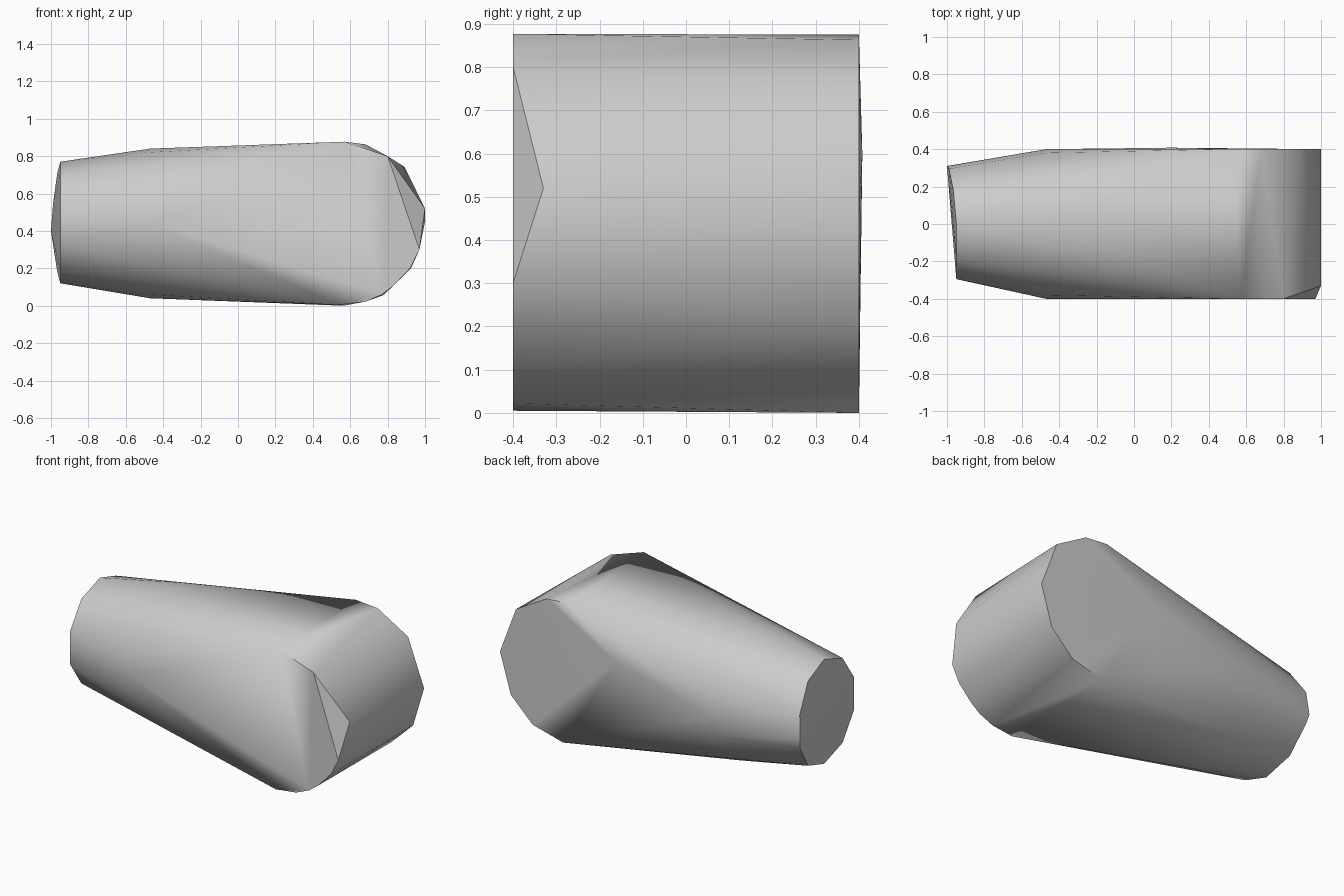
import bpy, bmesh, math

cube = bpy.data.objects.get("Cube")
if cube:
    bpy.data.objects.remove(cube, do_unlink=True)

# One plain grey material
grey = bpy.data.materials.new("plain_grey")
grey.use_nodes = True
colour = (0.6, 0.6, 0.6, 1)
grey.diffuse_color = colour
grey.node_tree.nodes["Principled BSDF"].inputs["Base Color"].default_value = colour


def ring(x, cz, ry, rz, sides, turn=0.0):
    """Elliptical cross-section facing along x."""
    return [(x, ry * math.cos(a), cz + rz * math.sin(a))
            for a in (turn + math.tau * i / sides for i in range(sides))]


# Wide rounded end: front and back outlines as (x, z)
front = [(.57, .877), (.8, .8), (.97, .3), (.92, .2),
         (.83, .105), (.77, .06), (.68, .022), (.54, .005)]
back = [(.53, .875), (.68, .863), (.89, .742), (1, .45),
        (.925, .2), (.775, .055), (.565, 0)]
points = [(x, -.4, z) for x, z in front] + [(x, .4, z) for x, z in back]
points += [(1, -.33, .52), (.2, .408, .6)]   # chipped corner, back bulge

# Tapered barrel and the slanted small end
points += ring(-.47, .44, .4, .4, 20)
for x, y, z in ring(-.95, .445, .31, .325, 10, math.radians(18)):
    points.append((x - max(0, y - .1) * .2, y, z))
points.append((-1, .31, .4))

# Wrap one solid around the outlines
bm = bmesh.new()
for p in points:
    bm.verts.new(p)
hull = bmesh.ops.convex_hull(bm, input=bm.verts)
loose = {g for g in hull["geom_interior"] + hull["geom_unused"]
         if isinstance(g, bmesh.types.BMVert)}
bmesh.ops.delete(bm, geom=list(loose), context='VERTS')
bmesh.ops.recalc_face_normals(bm, faces=bm.faces)

mesh = bpy.data.meshes.new("tapered_body")
bm.to_mesh(mesh)
bm.free()
mesh.materials.append(grey)
body = bpy.data.objects.new("tapered_body", mesh)
bpy.context.collection.objects.link(body)

# Smooth sides, crisp end rims
bpy.ops.object.select_all(action='DESELECT')
body.select_set(True)
bpy.context.view_layer.objects.active = body
bpy.ops.object.shade_smooth_by_angle(angle=math.radians(30))
